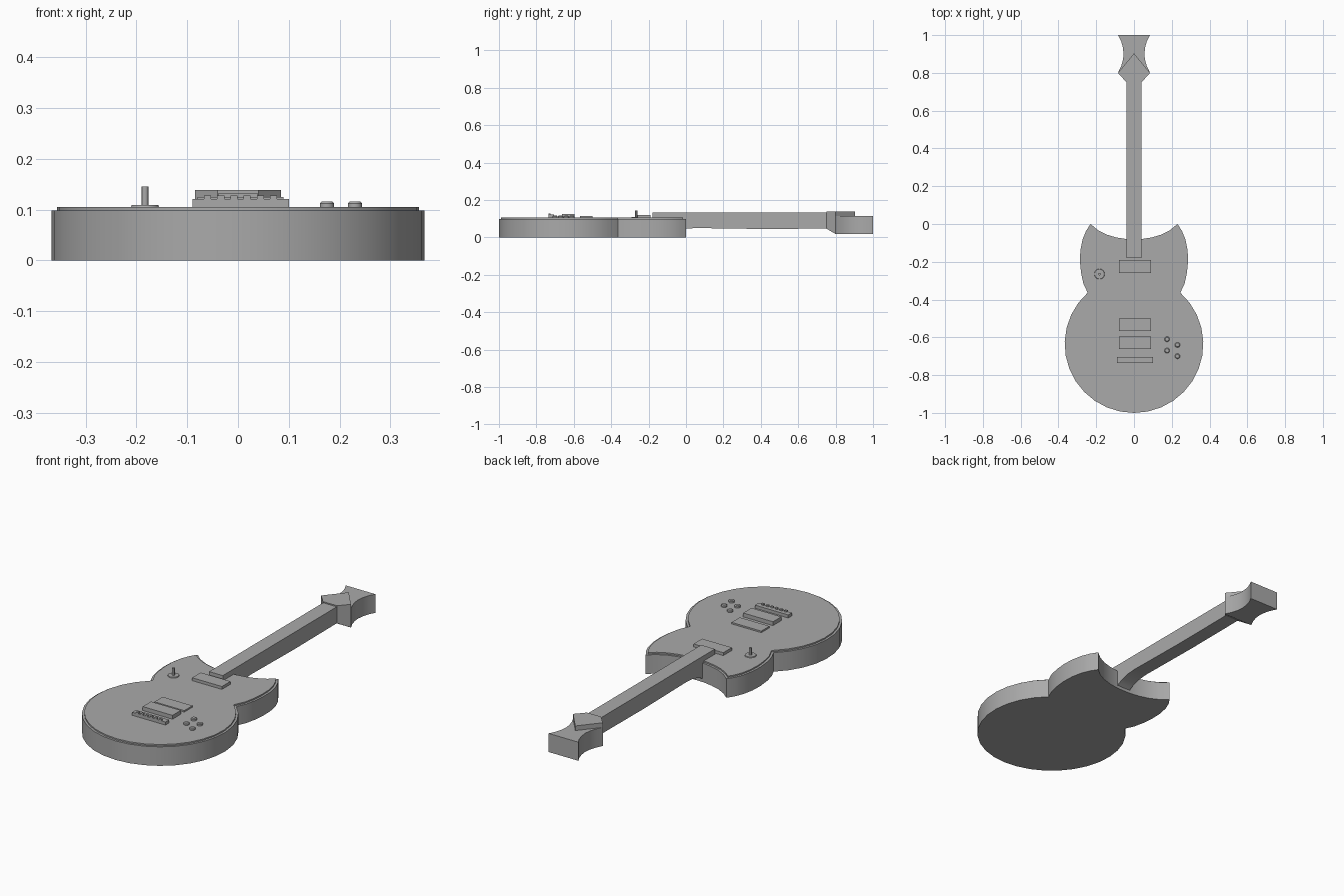
import bpy, bmesh, math

if "Cube" in bpy.data.objects:
    bpy.data.objects.remove(bpy.data.objects["Cube"])

gray = bpy.data.materials.new("gray")
gray.diffuse_color = (0.4, 0.4, 0.4, 1)
gray.use_nodes = True
gray.node_tree.nodes["Principled BSDF"].inputs["Base Color"].default_value = gray.diffuse_color


def finish(bm, name):
    bmesh.ops.recalc_face_normals(bm, faces=bm.faces[:])
    me = bpy.data.meshes.new(name)
    bm.to_mesh(me)
    bm.free()
    me.materials.append(gray)
    ob = bpy.data.objects.new(name, me)
    bpy.context.collection.objects.link(ob)
    bpy.ops.object.select_all(action='DESELECT')
    ob.select_set(True)
    bpy.context.view_layer.objects.active = ob
    bpy.ops.object.shade_smooth_by_angle(angle=math.radians(30))
    return ob


def prism(points, offset):
    """Extrude a closed 3D outline by an offset vector."""
    bm = bmesh.new()
    face = bm.faces.new([bm.verts.new(p) for p in points])
    new = bmesh.ops.extrude_face_region(bm, geom=[face])["geom"]
    bmesh.ops.translate(bm, vec=offset, verts=[v for v in new if isinstance(v, bmesh.types.BMVert)])
    bmesh.ops.recalc_face_normals(bm, faces=bm.faces[:])
    return bm


def mirrored(half, z):
    """Complete a right-hand outline with its mirror image."""
    left = [(-x, y) for x, y in reversed(half) if x > 1e-4]
    return [(x, y, z) for x, y in half + left]


def box(name, x0, x1, y0, y1, z0, z1):
    pts = [(x0, y0, z0), (x1, y0, z0), (x1, y1, z0), (x0, y1, z0)]
    return finish(prism(pts, (0, 0, z1 - z0)), name)


def cylinder(name, x, y, r0, r1, z0, z1, sides=16):
    bm = bmesh.new()
    bmesh.ops.create_cone(bm, cap_ends=True, segments=sides, radius1=r0, radius2=r1, depth=z1 - z0)
    bmesh.ops.translate(bm, vec=(x, y, (z0 + z1) / 2), verts=bm.verts[:])
    return finish(bm, name)


# Body: round lower bout, waist, horns and a concave cutaway
half = [(0.367 * math.cos(math.radians(a)), -0.635 + 0.365 * math.sin(math.radians(a)))
        for a in [-90 + 138 * i / 12 for i in range(13)]]
half[0] = (0, -1)
half += [(0.268, -0.315), (0.28, -0.26), (0.286, -0.2), (0.284, -0.14), (0.272, -0.08),
         (0.253, -0.035), (0.23, 0.0), (0.19, -0.033), (0.145, -0.056), (0.095, -0.071),
         (0.045, -0.079), (0, -0.08)]
body = prism(mirrored(half, 0), (0, 0, 0.098))
# Raised top plate, inset from the rim
top = [f for f in body.faces if f.normal.z > 0.9]
bmesh.ops.inset_region(body, faces=top, thickness=0.011, use_even_offset=True)
new = bmesh.ops.extrude_face_region(body, geom=top)["geom"]
bmesh.ops.translate(body, vec=(0, 0, 0.007), verts=[v for v in new if isinstance(v, bmesh.types.BMVert)])
bmesh.ops.delete(body, geom=top, context='FACES_ONLY')
finish(body, "body")

# Neck with a curved heel running into the body
profile = [(-0.18, 0.09), (-0.18, 0.132), (0.76, 0.132), (0.76, 0.047), (0.4, 0.045),
           (0.05, 0.05), (0.0, 0.046), (-0.04, 0.036), (-0.065, 0.025), (-0.09, 0.01)]
finish(prism([(-0.039, y, z) for y, z in profile], (0.078, 0, 0)), "neck")

# Headstock with concave sides and a sloping underside near the neck
head = [(0.04, 0.75), (0.085, 0.8), (0.068, 0.835), (0.058, 0.87), (0.055, 0.9),
        (0.059, 0.935), (0.068, 0.967), (0.085, 1.0)]
bm = prism(mirrored(head, 0.018), (0, 0, 0.096))
low = [v for v in bm.verts if v.co.z < 0.05]
bmesh.ops.connect_verts(bm, verts=[v for v in low if abs(v.co.y - 0.8) < 0.001])
for v in low:
    if v.co.y < 0.76:
        v.co.z = 0.047
finish(bm, "headstock")

# Pointed cover plate on the headstock
cover = [(0.04, 0.75), (0.085, 0.8), (0, 0.903)]
finish(prism(mirrored(cover, 0.114), (0, 0, 0.024)), "headstock_cover")

# Pickups
for name, y0, y1, z in [("neck_pickup", -0.26, -0.19, 0.12),
                        ("middle_pickup", -0.567, -0.5, 0.113),
                        ("bridge_pickup", -0.663, -0.595, 0.125)]:
    box(name, -0.08, 0.09, y0, y1, 0.1, z)

# Bridge with a row of saddles
box("bridge", -0.09, 0.1, -0.735, -0.705, 0.1, 0.121)
for i in range(6):
    x = -0.06 + 0.026 * i
    box("saddle", x - 0.007, x + 0.007, -0.735, -0.724, 0.12, 0.128)

# Selector switch
cylinder("switch_base", -0.183, -0.265, 0.028, 0.026, 0.104, 0.109)
cylinder("switch_lever", -0.183, -0.265, 0.007, 0.007, 0.108, 0.145, 12)

# Control knobs
for x, y in [(0.175, -0.61), (0.23, -0.64), (0.175, -0.67), (0.23, -0.7)]:
    cylinder("knob", x, y, 0.014, 0.014, 0.104, 0.112)
    cylinder("knob_cap", x, y, 0.014, 0.01, 0.112, 0.116)
